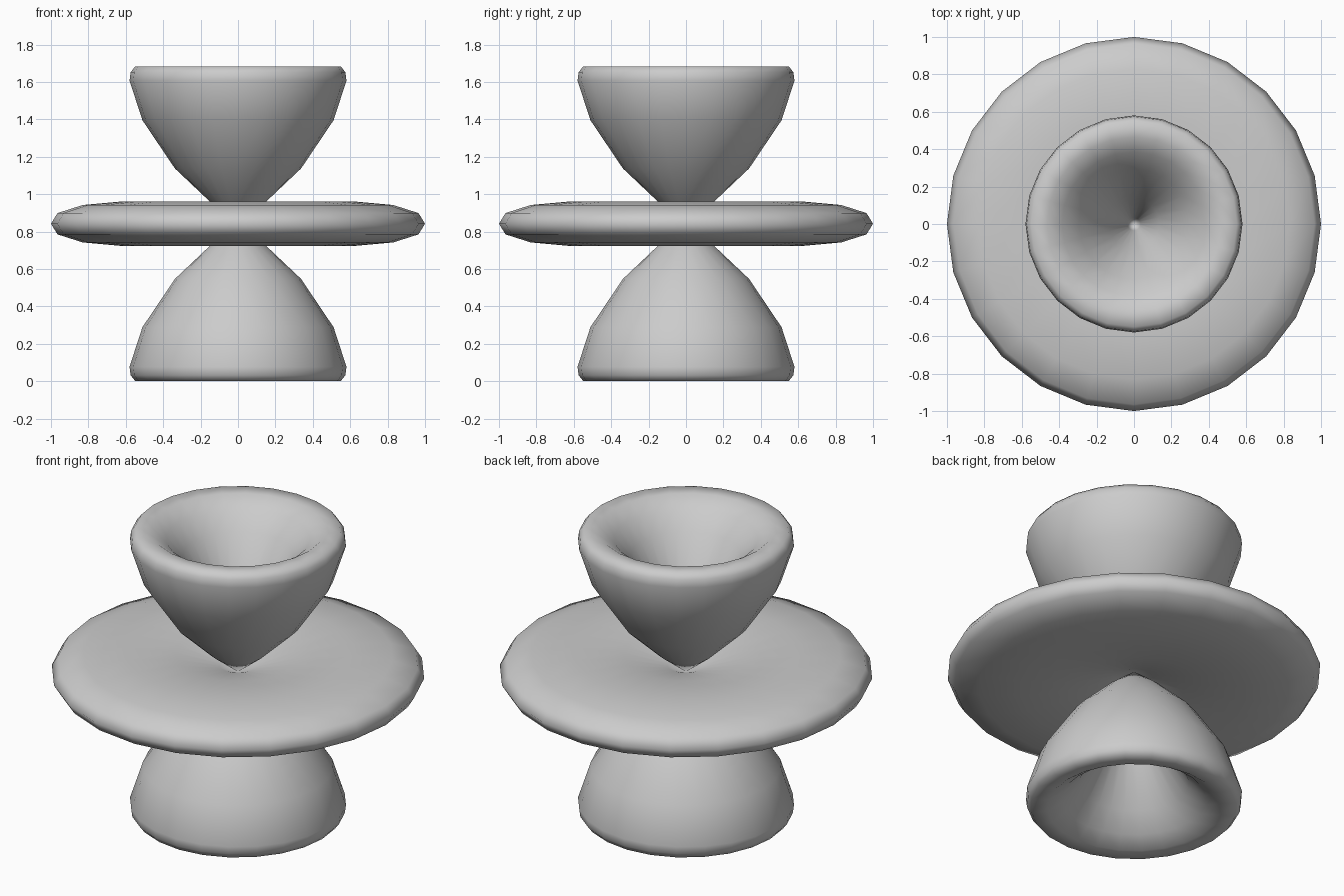
import bpy, bmesh, math

if "Cube" in bpy.data.objects:
    bpy.data.objects.remove(bpy.data.objects["Cube"])

MID = 0.842      # height of the pinch point where all lobes meet
SIDES = 24


def lathe(name, profile):
    """Revolve (radius, height from the pinch) points; radius 0 becomes a pole."""
    bm = bmesh.new()
    rings = []
    for r, h in profile:
        if r == 0:
            rings.append([bm.verts.new((0, 0, MID + h))] * SIDES)
        else:
            rings.append([bm.verts.new((r * math.cos(2 * math.pi * i / SIDES),
                                        r * math.sin(2 * math.pi * i / SIDES),
                                        MID + h)) for i in range(SIDES)])
    for a, b in zip(rings, rings[1:]):
        for i in range(SIDES):
            j = (i + 1) % SIDES
            loop = list(dict.fromkeys((a[i], a[j], b[j], b[i])))
            bm.faces.new(loop)
    bmesh.ops.recalc_face_normals(bm, faces=bm.faces)
    mesh = bpy.data.meshes.new(name)
    bm.to_mesh(mesh)
    bm.free()
    mesh.shade_smooth()
    obj = bpy.data.objects.new(name, mesh)
    bpy.context.collection.objects.link(obj)
    return obj


# Hollow cups: outer wall up, rounded rim, funnel back down to the pinch
cup = [(0, 0), (0.15, 0.118), (0.337, 0.295), (0.511, 0.553), (0.58, 0.765),
       (0.574, 0.81), (0.55, 0.841), (0.465, 0.838), (0.385, 0.785),
       (0.295, 0.69), (0.135, 0.43), (0.035, 0.17), (0, 0)]
lathe("upper_cup", cup)
lathe("lower_cup", [(r, -h) for r, h in cup])

# Central disc, dished towards the pinch on both faces
disc_top = [(0, 0), (0.1, 0.04), (0.335, 0.1), (0.61, 0.12),
            (0.83, 0.1), (0.965, 0.057)]
lathe("centre_disc", disc_top + [(1.0, 0)] + [(r, -h) for r, h in disc_top[:0:-1]] + [(0, 0)])
